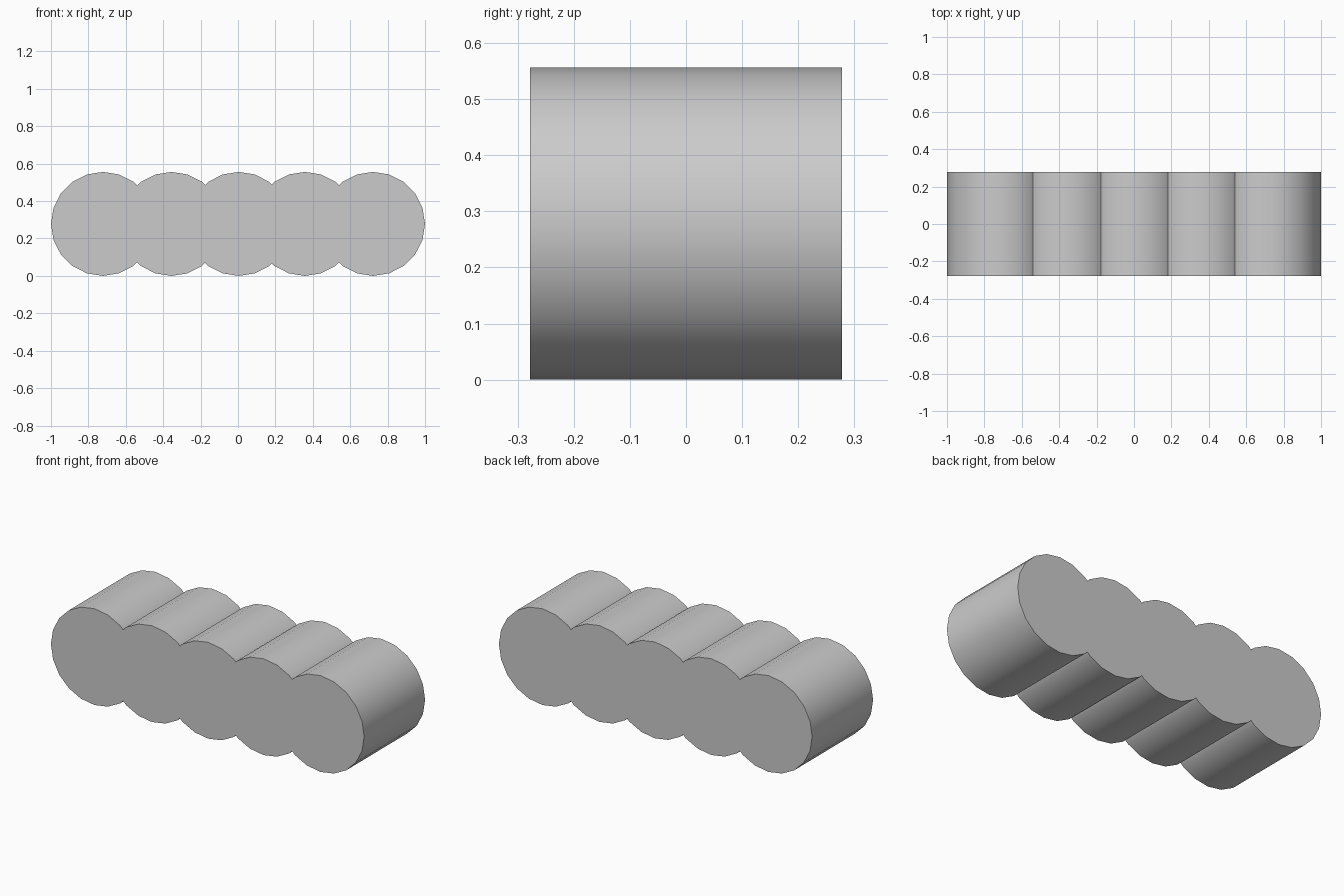
import bpy
import bmesh
import math
from mathutils import Matrix

cube = bpy.data.objects.get("Cube")
if cube:
    bpy.data.objects.remove(cube, do_unlink=True)

RADIUS = 0.278
SIDES = 20
CENTRES = [-0.722, -0.356, 0.004, 0.358, 0.722]

# Plain grey material
grey = bpy.data.materials.new("light grey")
grey.use_nodes = True
colour = (0.6, 0.6, 0.6, 1)
grey.diffuse_color = colour
grey.node_tree.nodes["Principled BSDF"].inputs["Base Color"].default_value = colour


def trim(bm, x, side):
    """Cut away everything beyond the plane at x, leaving it open."""
    bmesh.ops.bisect_plane(
        bm, geom=bm.verts[:] + bm.edges[:] + bm.faces[:], dist=1e-6,
        plane_co=(x, 0, 0), plane_no=(side, 0, 0), clear_outer=True)


def add_lobe(target, index):
    """One lying cylinder, trimmed where it meets its neighbours."""
    x = CENTRES[index]
    bm = bmesh.new()
    bmesh.ops.create_cone(
        bm, cap_ends=True, segments=SIDES, radius1=RADIUS, radius2=RADIUS,
        depth=2 * RADIUS,
        matrix=Matrix.Translation((x, 0, RADIUS)) @ Matrix.Rotation(math.pi / 2, 4, "X"))
    if index > 0:
        trim(bm, (x + CENTRES[index - 1]) / 2, -1)
    if index < len(CENTRES) - 1:
        trim(bm, (x + CENTRES[index + 1]) / 2, 1)
    part = bpy.data.meshes.new("lobe_part")
    bm.to_mesh(part)
    bm.free()
    target.from_mesh(part)
    bpy.data.meshes.remove(part)


# Row of five merged cylinders
body = bmesh.new()
for i in range(len(CENTRES)):
    add_lobe(body, i)
bmesh.ops.remove_doubles(body, verts=body.verts[:], dist=1e-4)

# Join the end caps into single flat faces
seams = [e for e in body.edges if len(e.link_faces) == 2
         and all(abs(f.normal.y) > 0.9 for f in e.link_faces)]
bmesh.ops.dissolve_edges(body, edges=seams, use_verts=False)
bmesh.ops.recalc_face_normals(body, faces=body.faces[:])

mesh = bpy.data.meshes.new("cylinder_row")
body.to_mesh(mesh)
body.free()
mesh.materials.append(grey)
row = bpy.data.objects.new("cylinder_row", mesh)
bpy.context.collection.objects.link(row)

# Smooth round sides, crisp caps and grooves
bpy.ops.object.select_all(action="DESELECT")
row.select_set(True)
bpy.context.view_layer.objects.active = row
bpy.ops.object.shade_smooth_by_angle(angle=math.radians(30))
